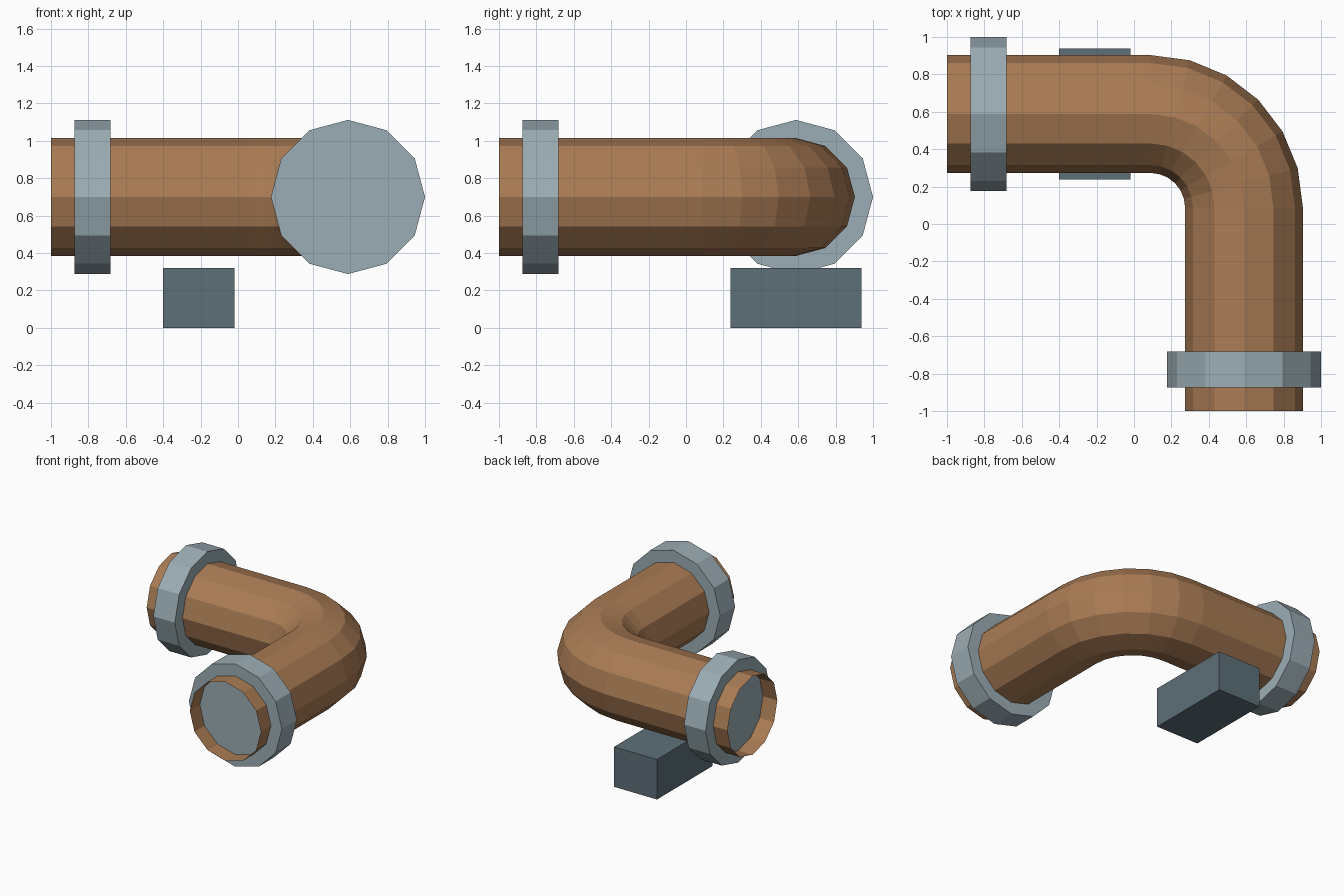
import bpy, bmesh
from math import sin, cos, pi
from mathutils import Vector, Matrix

if "Cube" in bpy.data.objects:
    bpy.data.objects.remove(bpy.data.objects["Cube"])

AXIS, Z = 0.588, 0.70        # pipe centreline offset and height
BEND, PIPE_R, FLANGE_R = 0.50, 0.315, 0.412
SIDES, BEND_STEPS = 12, 6


def material(name, rgb):
    m = bpy.data.materials.new(name)
    m.diffuse_color = (*rgb, 1)
    m.use_nodes = True
    m.node_tree.nodes["Principled BSDF"].inputs["Base Color"].default_value = m.diffuse_color
    return m


def make_object(name, bm, mat):
    bmesh.ops.recalc_face_normals(bm, faces=bm.faces)
    me = bpy.data.meshes.new(name)
    bm.to_mesh(me)
    bm.free()
    me.materials.append(mat)
    ob = bpy.data.objects.new(name, me)
    bpy.context.collection.objects.link(ob)
    return ob


copper = material("copper", (0.40, 0.20, 0.09))
steel = material("steel", (0.33, 0.42, 0.46))
dark_steel = material("dark_steel", (0.11, 0.16, 0.19))

# Elbow pipe: open-ended tube swept along straight, quarter bend, straight
c = AXIS - BEND
stations = [(Vector((-1, AXIS, Z)), Vector((0, 1, 0)))]
for i in range(BEND_STEPS + 1):
    a = pi / 2 * (1 - i / BEND_STEPS)
    out = Vector((cos(a), sin(a), 0))
    stations.append((Vector((c, c, Z)) + out * BEND, out))
stations.append((Vector((AXIS, -1, Z)), Vector((1, 0, 0))))

bm = bmesh.new()
rings = []
for centre, out in stations:
    angles = [2 * pi * k / SIDES for k in range(SIDES)]
    rings.append([bm.verts.new(centre + PIPE_R * (out * cos(t) + Vector((0, 0, sin(t)))))
                  for t in angles])
for r0, r1 in zip(rings, rings[1:]):
    for k in range(SIDES):
        n = (k + 1) % SIDES
        bm.faces.new((r0[k], r1[k], r1[n], r0[n]))
# face outwards
bm.normal_update()
pipe = make_object("elbow_pipe", bm, copper)


# Flanges: solid twelve-sided discs near each pipe end
def flange(name, centre, axis):
    bm = bmesh.new()
    rot = Matrix.Rotation(pi / 2, 4, axis)
    bmesh.ops.create_cone(bm, cap_ends=True, segments=SIDES, radius1=FLANGE_R,
                          radius2=FLANGE_R, depth=0.19,
                          matrix=Matrix.Translation(centre) @ rot)
    make_object(name, bm, steel)


flange("left_flange", (-0.778, AXIS, Z), 'Y')
flange("front_flange", (AXIS, -0.778, Z), 'X')

# Support block under the left run
bm = bmesh.new()
bmesh.ops.create_cube(bm, size=1, matrix=Matrix.Translation((-0.21, AXIS, 0.16))
                      @ Matrix.Diagonal((0.38, 0.70, 0.32, 1)))
make_object("support_block", bm, dark_steel)
